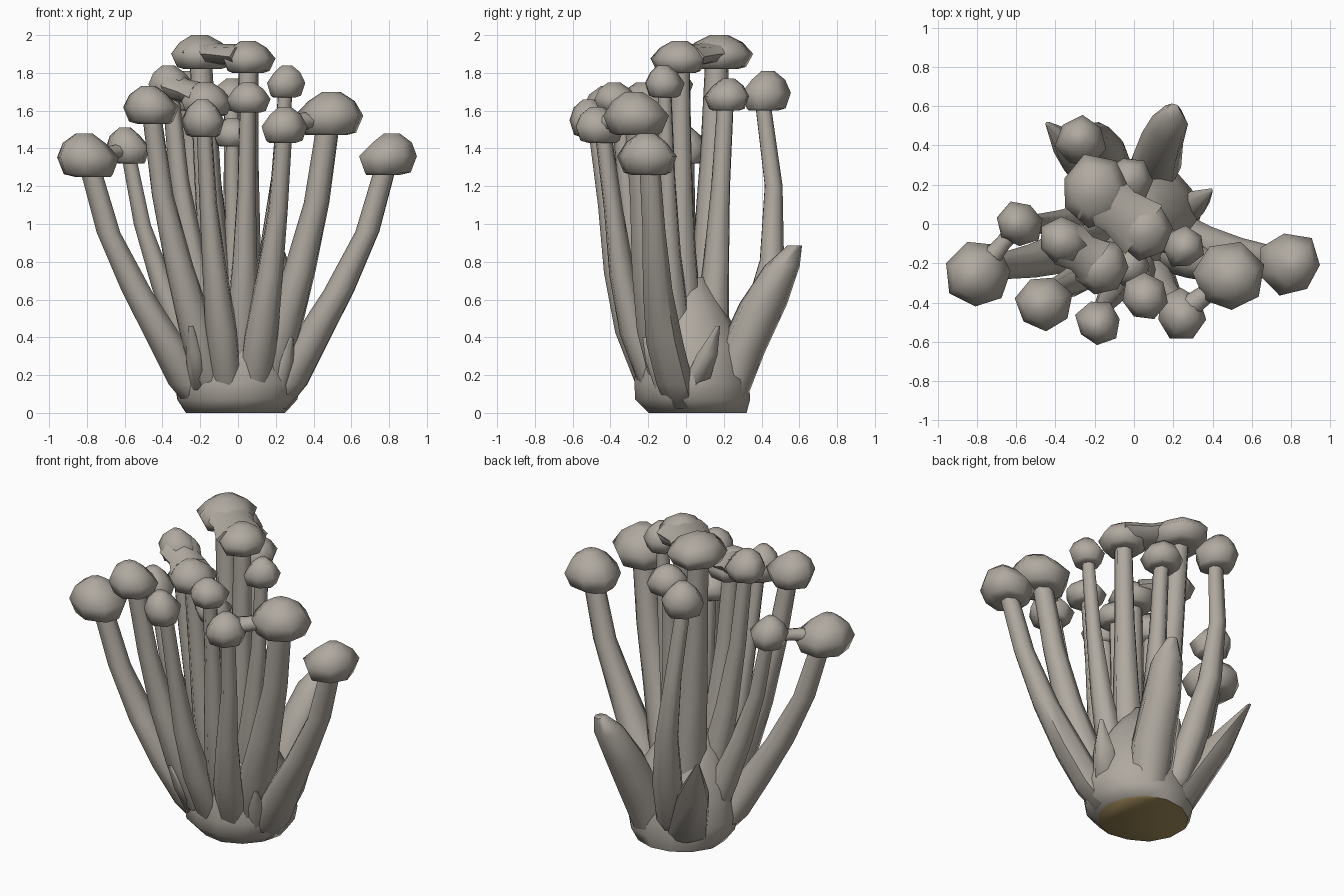
import bpy, bmesh, math, random
from mathutils import Vector

random.seed(4)


def material(name, rgb):
    m = bpy.data.materials.new(name)
    m.diffuse_color = (*rgb, 1)
    return m


GREY = material("warm grey flesh", (0.43, 0.395, 0.35))
BROWN = material("brown cut underside", (0.42, 0.30, 0.12))
X, Y, Z = Vector((1, 0, 0)), Vector((0, 1, 0)), Vector((0, 0, 1))


def loft(name, rings, sides=6, u=X, v=Y, jitter=0.0, phase=0.0, angle=65):
    """Skin a list of (centre, radius_u, radius_v) rings and close both ends."""
    bm = bmesh.new()
    wob = [1 + random.uniform(-jitter, jitter) for _ in range(sides)]
    loops = []
    for c, ru, rv in rings:
        c = Vector(c)
        loops.append([bm.verts.new(
            c + u * (ru * wob[i] * math.cos(phase + math.tau * i / sides))
            + v * (rv * wob[i] * math.sin(phase + math.tau * i / sides)))
            for i in range(sides)])
    for a, b in zip(loops, loops[1:]):
        for i in range(sides):
            j = (i + 1) % sides
            bm.faces.new((a[i], a[j], b[j], b[i]))
    bm.faces.new(loops[0][::-1])
    bm.faces.new(loops[-1])
    bmesh.ops.recalc_face_normals(bm, faces=bm.faces)
    me = bpy.data.meshes.new(name)
    bm.to_mesh(me)
    bm.free()
    me.materials.append(GREY)
    ob = bpy.data.objects.new(name, me)
    bpy.context.collection.objects.link(ob)
    bpy.ops.object.select_all(action='DESELECT')
    ob.select_set(True)
    bpy.context.view_layer.objects.active = ob
    bpy.ops.object.shade_smooth_by_angle(angle=math.radians(angle))
    return ob


# Lumpy base with a brown cut underside
base = loft("base", [((-0.01, 0.065, 0), 0.265, 0.265),
                     ((0, 0.04, 0.07), 0.32, 0.31),
                     ((0.005, 0.035, 0.16), 0.34, 0.31),
                     ((0, 0.03, 0.36), 0.30, 0.29),
                     ((-0.02, 0.02, 0.55), 0.20, 0.19),
                     ((-0.02, 0.03, 0.72), 0.07, 0.07)], sides=13, jitter=0.04)
base.data.materials.append(BROWN)
for p in base.data.polygons:
    if p.normal.z < -0.9:
        p.material_index = 1

# Mushrooms: cap centre x, y, cap bottom, cap top, cap radius
caps = [(-0.79, -0.26, 1.25, 1.48, 0.160),
        (-0.58, 0.00, 1.32, 1.51, 0.110),
        (-0.46, -0.40, 1.53, 1.73, 0.138),
        (-0.36, -0.09, 1.66, 1.84, 0.120),
        (-0.20, 0.17, 1.82, 2.00, 0.170),
        (0.05, -0.03, 1.80, 1.97, 0.145),
        (-0.18, -0.50, 1.46, 1.66, 0.110),
        (-0.17, -0.22, 1.57, 1.75, 0.140),
        (0.05, -0.37, 1.59, 1.75, 0.112),
        (0.24, -0.46, 1.43, 1.62, 0.120),
        (0.25, -0.12, 1.67, 1.84, 0.100),
        (0.48, -0.27, 1.47, 1.70, 0.172),
        (0.79, -0.20, 1.26, 1.48, 0.155),
        (-0.03, -0.21, 1.41, 1.56, 0.105),
        (-0.03, 0.22, 1.60, 1.77, 0.120),
        (-0.27, 0.42, 1.60, 1.81, 0.120)]
# Stem stations: height fraction, share of cap x, share of cap y, low/high radius blend
stations = [(0.0, 0.22, 0.30, 0.3), (0.10, 0.34, 0.45, 0.0), (0.27, 0.48, 0.60, 0.0),
            (0.48, 0.68, 0.74, 0.45), (0.72, 0.87, 0.84, 0.85), (1.0, 1.0, 0.96, 1.0)]

for n, (x, y, z0, z1, r) in enumerate(caps, 1):
    h = z1 - z0
    out = Vector((x, y, 0)) * 0.03
    c = Vector((x, y, 0))
    loft(f"cap_{n}", [(c + Z * z0 - out, r * 0.62, r * 0.62),
                      (c + Z * (z0 + 0.06 * h), r * 0.84, r * 0.84),
                      (c + Z * (z0 + 0.45 * h), r * 1.06, r * 1.06),
                      (c + Z * (z0 + 0.78 * h) + out, r * 0.72, r * 0.72),
                      (c + Z * z1 + out, r * 0.28, r * 0.28)],
         sides=7, jitter=0.08, phase=random.uniform(0, 1), angle=80)
    rings = []
    zs, ze = 0.02, z0 + 0.3 * h
    for t, fx, fy, b in stations:
        rad = (1 - b) * (0.045 + 0.38 * r) + b * 0.37 * r
        yy = y * (fy + (0.34 * math.sin(math.pi * t) if y > 0.3 else 0))
        rings.append(((x * fx, yy + 0.05 * max(0, 1 - 3 * t), zs + (ze - zs) * t),
                      rad, rad))
    loft(f"stem_{n}", rings, sides=7, jitter=0.08, phase=random.uniform(0, 1))


# Necks where neighbouring caps have grown together
def neck(name, a, b, wide, thick):
    a, b = Vector(a), Vector(b)
    side = (b - a).cross(Z).normalized()
    loft(name, [(a, wide * 1.25, thick * 1.2), ((a + b) / 2, wide, thick),
                (b, wide * 1.25, thick * 1.2)], sides=8, u=side, v=Z)


neck("neck_top", (-0.20, 0.16, 1.91), (0.05, -0.03, 1.885), 0.125, 0.055)
neck("neck_left", (-0.72, -0.16, 1.37), (-0.61, -0.03, 1.39), 0.04, 0.035)
neck("neck_middle", (-0.34, -0.1, 1.73), (-0.19, -0.2, 1.67), 0.10, 0.065)
neck("neck_right", (0.26, -0.44, 1.53), (0.45, -0.29, 1.56), 0.05, 0.045)

# Broken, capless stem at the back
loft("broken_stem", [((0.07, 0.20, 0.04), 0.12, 0.11),
                     ((0.11, 0.29, 0.32), 0.13, 0.13),
                     ((0.14, 0.41, 0.58), 0.11, 0.13),
                     ((0.18, 0.51, 0.78), 0.095, 0.095),
                     ((0.20, 0.575, 0.885), 0.035, 0.04)], sides=7)

# Small torn slivers around the base: root, tip, root radius
slivers = [((-0.20, -0.14, 0.12), (-0.25, -0.33, 0.46), 0.06),
           ((0.24, 0.04, 0.12), (0.39, 0.17, 0.46), 0.08),
           ((0.20, -0.10, 0.12), (0.28, -0.22, 0.40), 0.07),
           ((-0.14, 0.19, 0.08), (-0.44, 0.51, 0.72), 0.13),
           ((-0.05, 0.22, 0.08), (-0.08, 0.30, 0.58), 0.10)]
for n, (a, b, r) in enumerate(slivers, 1):
    a, b = Vector(a), Vector(b)
    loft(f"sliver_{n}", [(a, r, r), (a.lerp(b, 0.55), r * 0.8, r * 0.8),
                         (b, 0.012, 0.012)], sides=6)
